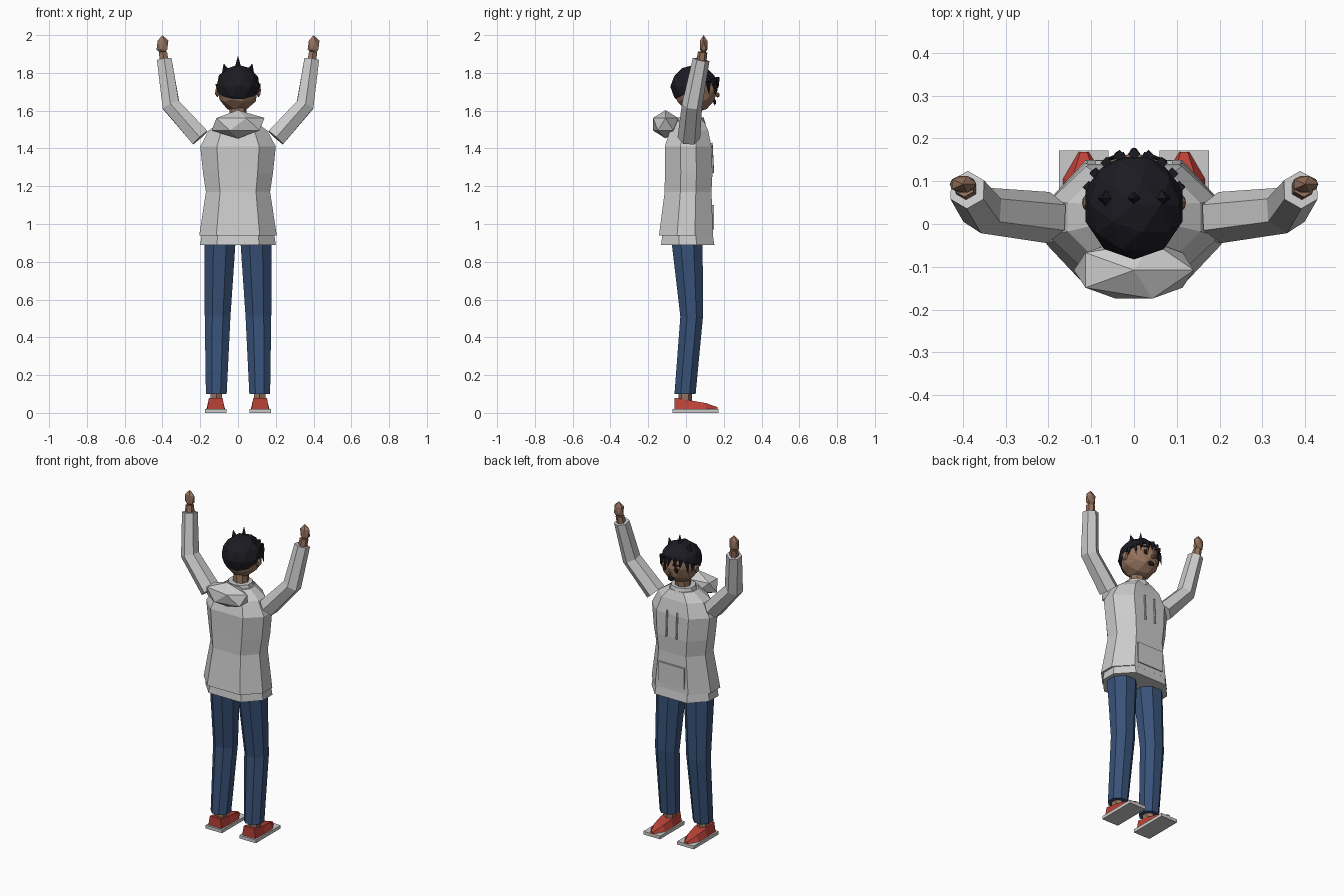
import bpy, bmesh, math
from mathutils import Vector, Matrix

if "Cube" in bpy.data.objects:
    bpy.data.objects.remove(bpy.data.objects["Cube"])


def material(name, rgb):
    m = bpy.data.materials.new(name)
    m.diffuse_color = (*rgb, 1)
    m.use_nodes = True
    m.node_tree.nodes["Principled BSDF"].inputs["Base Color"].default_value = m.diffuse_color
    return m


DENIM = material("denim", (0.04, 0.085, 0.19))
RED = material("shoe_red", (0.5, 0.055, 0.04))
SKIN = material("skin", (0.3, 0.17, 0.11))
HAIR = material("hair_black", (0.012, 0.011, 0.016))
DARK = material("dark", (0.02, 0.012, 0.012))


def finish(name, bm, mat=None):
    bmesh.ops.recalc_face_normals(bm, faces=bm.faces)
    me = bpy.data.meshes.new(name)
    bm.to_mesh(me)
    bm.free()
    ob = bpy.data.objects.new(name, me)
    bpy.context.collection.objects.link(ob)
    if mat:
        me.materials.append(mat)
    return ob


def loft(name, rings, mat=None, caps=True):
    bm = bmesh.new()
    rows = [[bm.verts.new(p) for p in r] for r in rings]
    n = len(rows[0])
    for a, b in zip(rows, rows[1:]):
        for i in range(n):
            j = (i + 1) % n
            bm.faces.new((a[i], a[j], b[j], b[i]))
    if caps:
        bm.faces.new(rows[0])
        bm.faces.new(rows[-1])
    return finish(name, bm, mat)


def ellipse(x, y, z, rx, ry, n=8):
    """Horizontal n-gon whose flat sides touch the given radii."""
    k = 1 / math.cos(math.pi / n)
    return [(x + k * rx * math.cos((i + .5) * math.tau / n),
             y + k * ry * math.sin((i + .5) * math.tau / n), z) for i in range(n)]


def tube(name, pts, radii, n=6, mat=None):
    pts = [Vector(p) for p in pts]
    rings = []
    for i, p in enumerate(pts):
        t = (pts[min(i + 1, len(pts) - 1)] - pts[max(i - 1, 0)]).normalized()
        ref = Vector((0, 1, 0))
        u = (ref - t * t.dot(ref)).normalized()
        v = t.cross(u)
        rings.append([p + radii[i] * (u * math.cos(k * math.tau / n) + v * math.sin(k * math.tau / n))
                      for k in range(n)])
    return loft(name, rings, mat)


def box(name, c, size, mat=None):
    bm = bmesh.new()
    bmesh.ops.create_cube(bm, size=1, matrix=Matrix.Translation(c) @ Matrix.Diagonal((*size, 1)))
    return finish(name, bm, mat)


def ico(name, c, r, sub=1, mat=None):
    bm = bmesh.new()
    bmesh.ops.create_icosphere(bm, subdivisions=sub, radius=1,
                               matrix=Matrix.Translation(c) @ Matrix.Diagonal((*r, 1)))
    return finish(name, bm, mat)


def spike(name, base, tip, r, mat):
    return tube(name, [base, tip], [r, r * .04], 4, mat)


# Hoodie body: rows of z, half width, y back, y front
def torso_ring(z, w, y0, y1):
    c, h = (y0 + y1) / 2, (y1 - y0) / 2
    shape = [(1, -.33), (1, .33), (.56, 1), (-.56, 1), (-1, .33), (-1, -.33), (-.56, -1), (.56, -1)]
    return [(w * a, c + h * b, z) for a, b in shape]


loft("hoodie_body", [torso_ring(*r) for r in [
    (.94, .205, -.143, .143), (1.17, .17, -.113, .135), (1.27, .185, -.112, .14),
    (1.41, .2, -.112, .135), (1.495, .155, -.085, .117), (1.545, .085, -.05, .095)]])
loft("hoodie_hem", [torso_ring(.89, .2, -.132, .15), torso_ring(.945, .192, -.125, .142)])
loft("collar", [ellipse(0, .025, 1.53, .08, .075, 10), ellipse(0, .025, 1.565, .07, .065, 10)])
ico("hood", (0, -.108, 1.528), (.157, .078, .075))
box("pocket", (0, .137, 1.035), (.18, .022, .13))
for s in (-1, 1):
    tube("drawstring", [(s * .035, .136, 1.43), (s * .035, .144, 1.27)], [.005, .005], 5)

for s in (-1, 1):
    # Trouser legs
    loft("trouser_leg", [ellipse(s * x, y, z, rx, ry) for x, y, z, rx, ry in [
        (.115, -.005, .1, .055, .056), (.108, .03, .51, .068, .06), (.095, .005, .92, .083, .083)]], DENIM)
    # Shoes with flat soles
    box("sole", (s * .1175, .05, .01), (.115, .245, .02))
    rings = []
    for y, w, top, z in [(-.06, .046, .036, .08), (.03, .049, .037, .065),
                         (.105, .049, .028, .052), (.168, .012, .008, .03)]:
        rings.append([(s * .1175 - w, y, .02), (s * .1175 + w, y, .02),
                      (s * .1175 + top, y, z), (s * .1175 - top, y, z)])
    loft("shoe", rings, RED)
    tube("ankle", [(s * .115, -.005, .06), (s * .115, -.005, .14)], [.036, .036], 6, SKIN)
    # Raised arms
    tube("sleeve", [(s * .2, .015, 1.457), (s * .355, .032, 1.63), (s * .39, .08, 1.87)],
         [.06, .054, .045])
    tube("wrist", [(s * .39, .08, 1.85), (s * .397, .088, 1.91)], [.027, .025], 6, SKIN)
    ico("hand", (s * .4, .093, 1.947), (.035, .023, .053), 1, SKIN)

# Head, neck and face
tube("neck", [(0, .025, 1.5), (0, .035, 1.64)], [.047, .045], 8, SKIN)
ico("head", (0, .05, 1.713), (.11, .118, .123), 2, SKIN)
for s in (-1, 1):
    ico("ear", (s * .109, .05, 1.70), (.014, .022, .03), 1, SKIN)
    ico("eye", (s * .042, .155, 1.706), (.014, .008, .02), 1, DARK)
    tube("eyebrow", [(s * .022, .163, 1.742), (s * .064, .151, 1.738)], [.006, .004], 4, HAIR)
ico("nose", (0, .168, 1.683), (.011, .012, .014), 1, SKIN)
ico("mouth", (0, .152, 1.645), (.022, .008, .017), 1, DARK)

# Hair cap: sphere trimmed along a slope that is low at the nape
bm = bmesh.new()
C = Vector((0, .045, 1.727))
R = Vector((.119, .128, .116))
bmesh.ops.create_icosphere(bm, subdivisions=2, radius=1,
                           matrix=Matrix.Translation(C) @ Matrix.Diagonal((*R, 1)))
bmesh.ops.bisect_plane(bm, geom=bm.verts[:] + bm.edges[:] + bm.faces[:],
                       plane_co=(0, .05, 1.715), plane_no=(0, .45, -.89), clear_outer=True)
bmesh.ops.holes_fill(bm, edges=[e for e in bm.edges if e.is_boundary], sides=0)
finish("hair", bm, HAIR)

# Crown tufts
for x, z in [(-.062, 1.848), (0, 1.888), (.062, 1.848)]:
    spike("hair_tuft", (x, .06, 1.80), (x * 1.22, .06, z), .025, HAIR)

# Fringe and side locks hanging over the face
for i in range(9):
    a = math.radians(20 + i * 17.5)
    d = Vector((math.cos(a), math.sin(a), 0))
    edge = Vector((d.x * .112, .045 + d.y * .119, 1.722 + .055 * d.y))
    tip = edge + Vector((d.x * .006 + .008 * (-1) ** i, d.y * .008, -.055 - .015 * (i % 2)))
    spike("fringe_lock", edge, tip, .015, HAIR)
